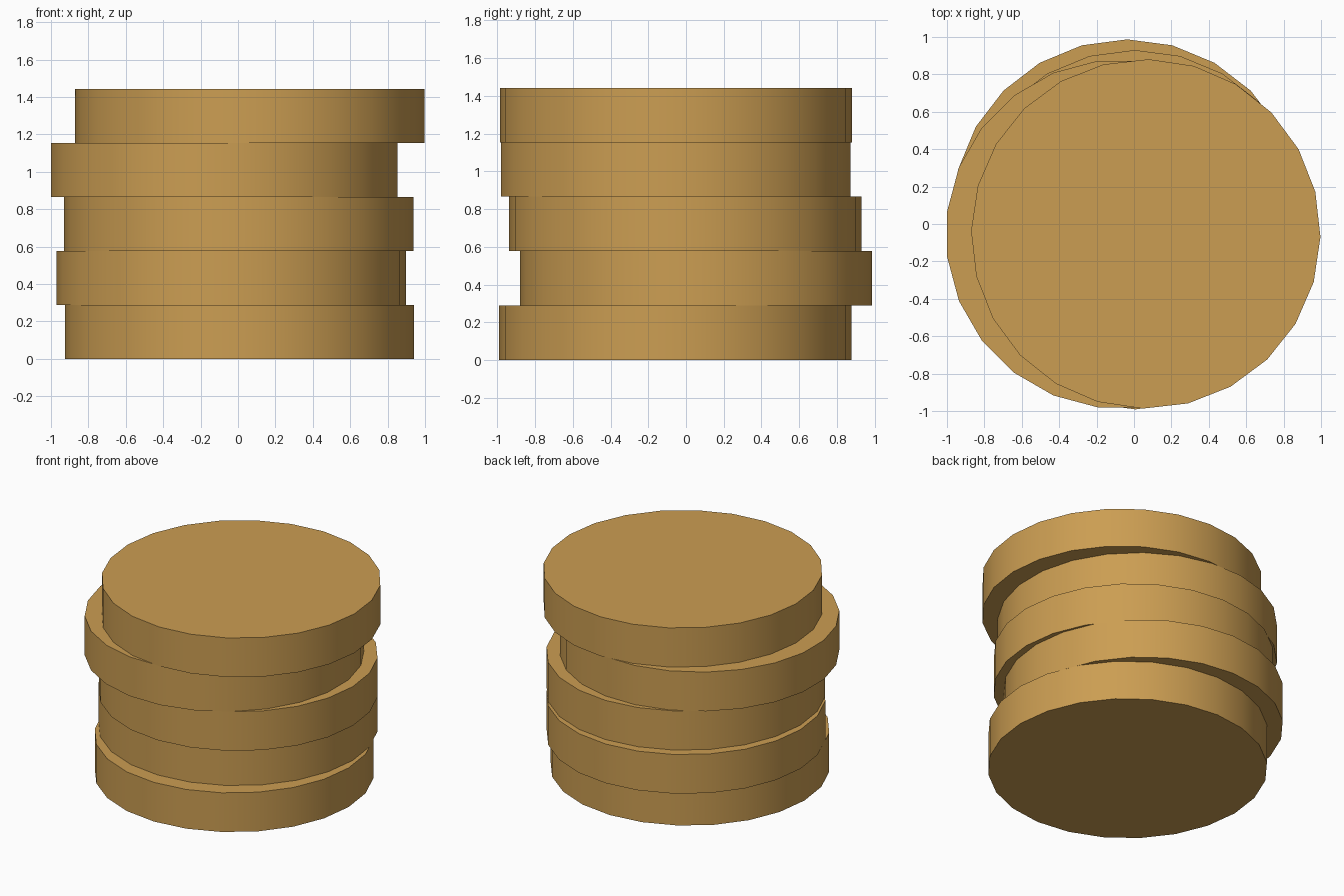
import bpy, math

if "Cube" in bpy.data.objects:
    bpy.data.objects.remove(bpy.data.objects["Cube"])

RADIUS, HEIGHT, SIDES = 0.934, 0.2885, 24

wood = bpy.data.materials.new("warm tan")
wood.diffuse_color = (0.60, 0.34, 0.085, 1.0)
wood.use_nodes = True
wood.node_tree.nodes["Principled BSDF"].inputs["Base Color"].default_value = wood.diffuse_color


def disc(index, x, y, turn):
    """One slab of the stack: a 24-sided drum with smooth rim and flat caps."""
    bpy.ops.mesh.primitive_cylinder_add(
        vertices=SIDES, radius=RADIUS, depth=HEIGHT,
        location=(x, y, HEIGHT * (index + 0.5)),
        rotation=(0, 0, math.radians(turn)))
    ob = bpy.context.object
    ob.name = f"disc_{index + 1}"
    ob.data.materials.append(wood)
    bpy.ops.object.shade_smooth_by_angle(angle=math.radians(35))


# Loosely stacked discs, bottom to top: x, y, turn in degrees
for i, (x, y, turn) in enumerate([
    (0.008, -0.057, 0.0),
    (-0.037, 0.053, 0.0),
    (0.004, -0.004, 0.0),
    (-0.073, -0.054, 7.5),
    (0.063, -0.053, -1.0),
]):
    disc(i, x, y, turn)
